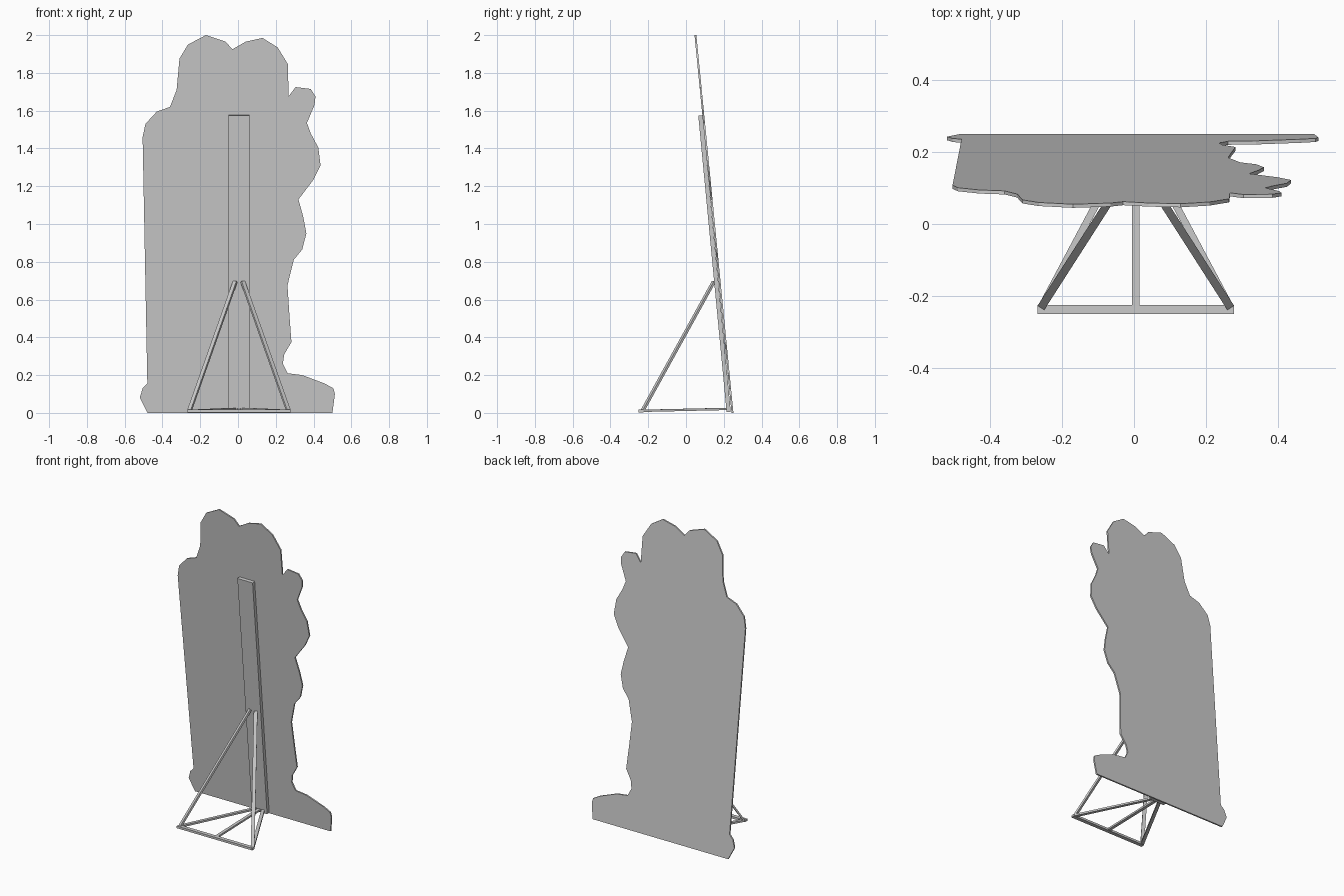
import bpy
import bmesh
from mathutils import Matrix, Vector

default_cube = bpy.data.objects.get("Cube")
if default_cube:
    bpy.data.objects.remove(default_cube, do_unlink=True)

# One plain card colour for everything
grey = bpy.data.materials.new("card_grey")
grey.use_nodes = True
colour = (0.6, 0.6, 0.6, 1)
grey.diffuse_color = colour
grey.node_tree.nodes["Principled BSDF"].inputs["Base Color"].default_value = colour


def finish(name, bm):
    """Turn a bmesh into a named, coloured object."""
    bmesh.ops.recalc_face_normals(bm, faces=bm.faces)
    mesh = bpy.data.meshes.new(name)
    bm.to_mesh(mesh)
    bm.free()
    mesh.materials.append(grey)
    obj = bpy.data.objects.new(name, mesh)
    bpy.context.collection.objects.link(obj)
    return obj


def bar(name, start, end, width, thickness):
    """Rectangular bar between two points, its width kept horizontal."""
    start, end = Vector(start), Vector(end)
    along = (end - start).normalized()
    side = along.cross(Vector((0, 0, 1))).normalized()
    normal = side.cross(along)
    turn = Matrix((side, along, normal)).transposed().to_4x4()
    size = Matrix.Diagonal((width, (end - start).length, thickness, 1))
    place = Matrix.Translation((start + end) / 2)
    bm = bmesh.new()
    bmesh.ops.create_cube(bm, size=1, matrix=place @ turn @ size)
    return finish(name, bm)


# Leaning cut-out board: silhouette as (x, z), clockwise from lower left
outline = [
    (-.48, 0), (-.52, .08), (-.505, .13), (-.48, .155),
    (-.505, 1.46), (-.49, 1.53), (-.43, 1.595), (-.36, 1.62),
    (-.325, 1.71), (-.31, 1.875), (-.265, 1.95), (-.17, 2),
    (-.065, 1.965), (-.03, 1.925), (.04, 1.965), (.13, 1.985),
    (.21, 1.935), (.265, 1.845), (.267, 1.675), (.305, 1.725),
    (.385, 1.715), (.41, 1.675), (.405, 1.63), (.365, 1.535),
    (.385, 1.48), (.425, 1.405), (.437, 1.31), (.4, 1.235),
    (.32, 1.13), (.345, 1.04), (.362, .95), (.34, .865),
    (.295, .81), (.262, .675), (.272, .52), (.283, .375),
    (.245, .31), (.237, .26), (.262, .21), (.34, .2),
    (.46, .155), (.505, .13), (.513, .1), (.5, 0),
]
LEAN = 0.098
BOARD_FRONT = 0.241
BOARD_DEPTH = 0.01

bm = bmesh.new()
face = bm.faces.new([bm.verts.new((x, BOARD_FRONT - LEAN * z, z)) for x, z in outline])
extruded = bmesh.ops.extrude_face_region(bm, geom=[face])
moved = [g for g in extruded["geom"] if isinstance(g, bmesh.types.BMVert)]
bmesh.ops.translate(bm, verts=moved, vec=(0, BOARD_DEPTH, 0))
finish("cutout_board", bm)

# Upright plank against the front of the board
MID = 0.005
bar("support_plank", (MID, .226, .005), (MID, .076, 1.575), .11, .022)

# Floor frame
bar("front_foot_bar", (MID - .273, -.238, .01), (MID + .273, -.238, .01), .025, .014)
bar("middle_floor_bar", (MID, -.23, .011), (MID, .22, .021), .02, .012)

# Mirrored floor rails and sloping braces
for label, sign in (("left", 1), ("right", -1)):
    corner = MID + sign * .262
    bar(label + "_floor_rail", (corner, -.23, .011), (MID + sign * .025, .215, .021), .02, .012)
    bar(label + "_brace", (corner, -.23, .012), (MID + sign * .02, .147, .695), .022, .012)
